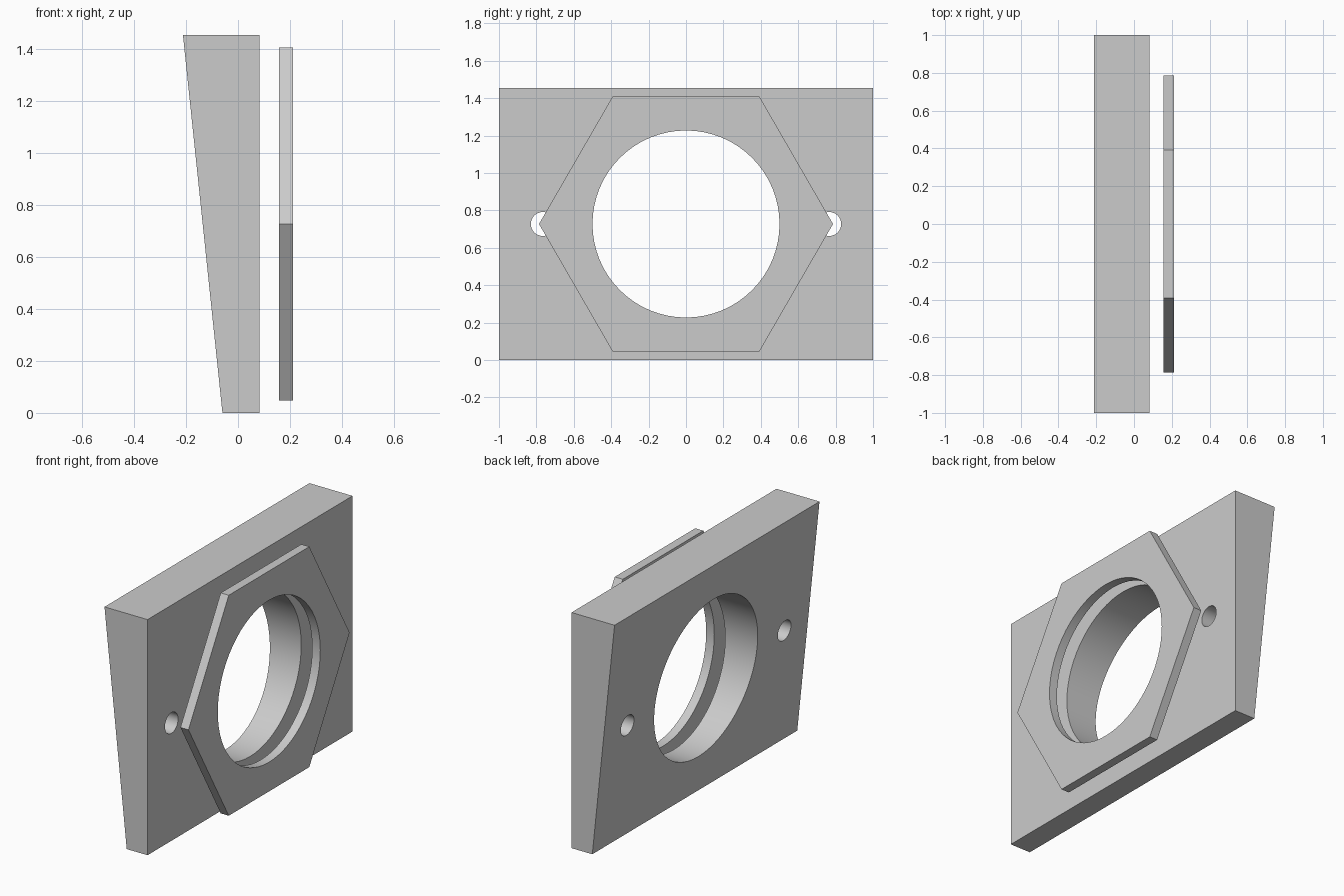
import bpy, math

default = bpy.data.objects.get("Cube")
if default:
    bpy.data.objects.remove(default, do_unlink=True)

HEIGHT = 1.455
MID = HEIGHT / 2

grey = bpy.data.materials.new("plain grey")
grey.use_nodes = True
colour = (0.6, 0.6, 0.6, 1)
grey.diffuse_color = colour
grey.node_tree.nodes["Principled BSDF"].inputs["Base Color"].default_value = colour


def prism(name, profile, place, ends):
    """Extrude a closed profile between two end values."""
    n = len(profile)
    verts = [place(p, e) for e in ends for p in profile]
    faces = [range(n)[::-1], range(n, 2 * n)]
    faces += [(i, (i + 1) % n, n + (i + 1) % n, n + i) for i in range(n)]
    mesh = bpy.data.meshes.new(name)
    mesh.from_pydata(verts, [], [tuple(f) for f in faces])
    mesh.materials.append(grey)
    obj = bpy.data.objects.new(name, mesh)
    bpy.context.collection.objects.link(obj)
    bpy.context.view_layer.objects.active = obj
    bpy.ops.object.select_all(action='DESELECT')
    obj.select_set(True)
    bpy.ops.object.mode_set(mode='EDIT')
    bpy.ops.mesh.select_all(action='SELECT')
    bpy.ops.mesh.normals_make_consistent(inside=False)
    bpy.ops.object.mode_set(mode='OBJECT')
    return obj


def drill(obj, y, radius, sides):
    """Cut a round hole through along x."""
    bpy.ops.mesh.primitive_cylinder_add(vertices=sides, radius=radius, depth=2,
                                        location=(0, y, MID),
                                        rotation=(0, math.pi / 2, 0))
    cutter = bpy.context.object
    cutter.data.materials.append(grey)
    cut = obj.modifiers.new("hole", 'BOOLEAN')
    cut.operation = 'DIFFERENCE'
    cut.solver = 'EXACT'
    cut.object = cutter
    bpy.context.view_layer.objects.active = obj
    bpy.ops.object.modifier_apply(modifier=cut.name)
    bpy.data.objects.remove(cutter, do_unlink=True)


def finish(obj):
    bpy.ops.object.select_all(action='DESELECT')
    obj.select_set(True)
    bpy.context.view_layer.objects.active = obj
    bpy.ops.object.shade_smooth_by_angle(angle=math.radians(30))


# Tapered block with a bore and two bolt holes
block = prism("wedge_block",
              [(-0.06, 0), (0.082, 0), (0.082, HEIGHT), (-0.212, HEIGHT)],
              lambda p, y: (p[0], y, p[1]), (-1, 1))
drill(block, 0, 0.5, 64)
for side in (-1, 1):
    drill(block, side * 0.766, 0.064, 32)
finish(block)

# Separate hexagonal ring floating beside the block
R = 0.786
hexagon = [(R * math.cos(i * math.pi / 3), MID + R * math.sin(i * math.pi / 3))
           for i in range(6)]
plate = prism("hex_plate", hexagon, lambda p, x: (x, p[0], p[1]), (0.157, 0.212))
drill(plate, 0, 0.5, 64)
finish(plate)
